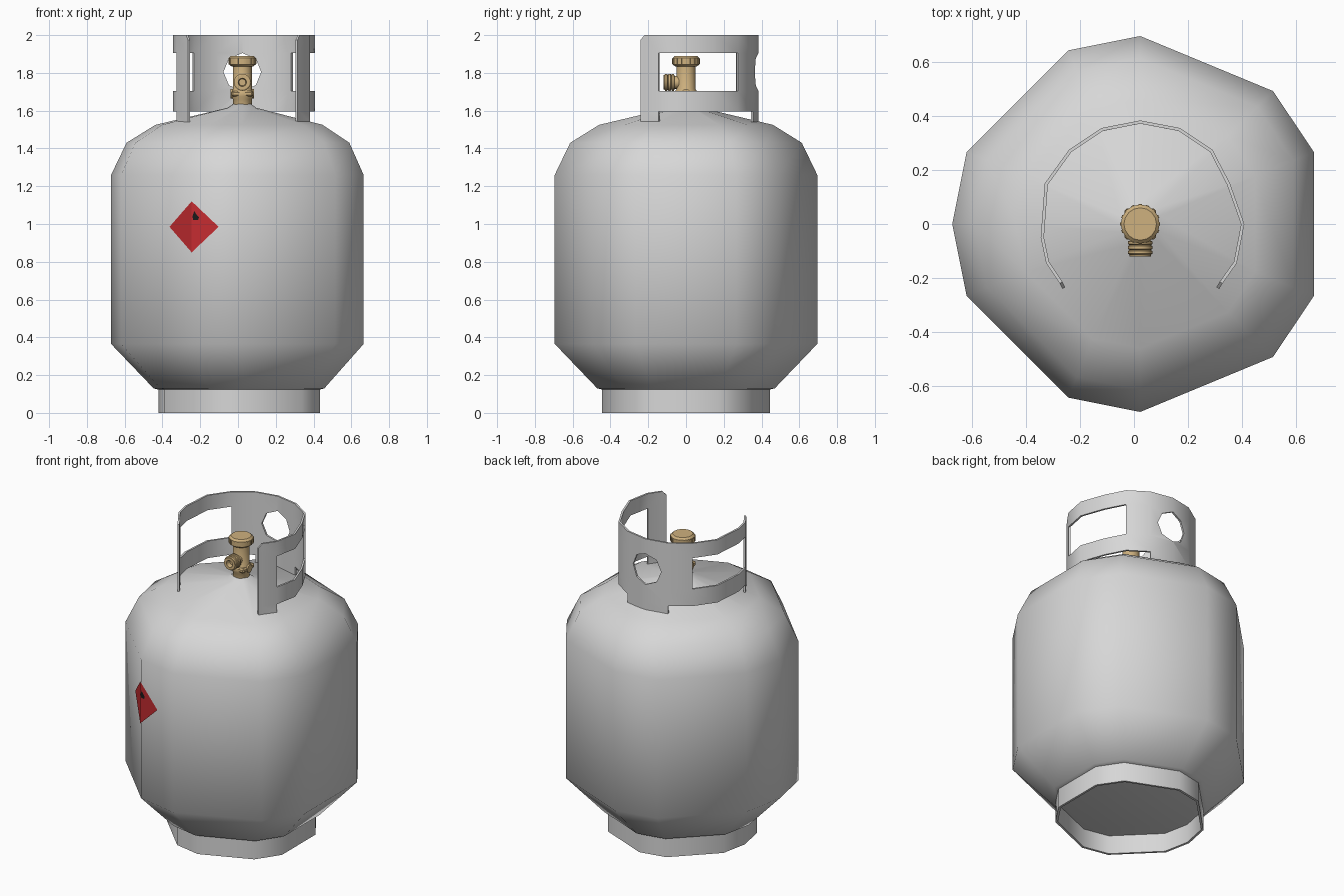
import bpy, bmesh, math
from mathutils import Vector, Matrix

old = bpy.data.objects.get("Cube")
if old:
    bpy.data.objects.remove(old, do_unlink=True)

CX = 0.023  # axis of the cylinder


def material(name, rgb):
    m = bpy.data.materials.new(name)
    m.use_nodes = True
    m.diffuse_color = (*rgb, 1)
    m.node_tree.nodes["Principled BSDF"].inputs["Base Color"].default_value = (*rgb, 1)
    return m


grey = material("grey_paint", (0.68, 0.68, 0.68))
brass = material("brass", (0.62, 0.44, 0.21))
red = material("red_label", (0.55, 0.025, 0.03))
black = material("black_ink", (0.01, 0.01, 0.01))


def finish(name, bm, mat, angle=None, normals=True):
    if normals:
        bmesh.ops.recalc_face_normals(bm, faces=bm.faces)
    mesh = bpy.data.meshes.new(name)
    bm.to_mesh(mesh)
    bm.free()
    mesh.materials.append(mat)
    ob = bpy.data.objects.new(name, mesh)
    bpy.context.collection.objects.link(ob)
    if angle:
        smooth(ob, angle)
    return ob


def smooth(ob, angle):
    bpy.ops.object.select_all(action='DESELECT')
    ob.select_set(True)
    bpy.context.view_layer.objects.active = ob
    bpy.ops.object.shade_smooth_by_angle(angle=math.radians(angle))


def apply_modifiers(ob):
    deps = bpy.context.evaluated_depsgraph_get()
    mesh = bpy.data.meshes.new_from_object(ob.evaluated_get(deps))
    ob.modifiers.clear()
    ob.data = mesh


def loft(name, profile, angles, mat, angle, closed=False, place=Matrix()):
    """Sweep (radius, height) points around uneven corner angles."""
    bm = bmesh.new()
    rings = [[bm.verts.new(place @ Vector((r * math.cos(math.radians(a)),
                                           r * math.sin(math.radians(a)), z)))
              for a in angles] for r, z in profile]
    pairs = list(zip(rings, rings[1:]))
    if closed:
        pairs.append((rings[-1], rings[0]))
    n = len(angles)
    for low, high in pairs:
        for i in range(n):
            j = (i + 1) % n
            bm.faces.new((low[i], low[j], high[j], high[i]))
    if not closed:
        bm.faces.new(rings[0])
        bm.faces.new(rings[-1])
    return finish(name, bm, mat, angle)


axis = Matrix.Translation((CX, 0, 0))
corners = [22.5 * k for k in (-7, -5, -4, -2, -1, 1, 2, 4, 5, 7, 8)]

# Tank body with shoulder, dome and tapered bottom
loft("tank_body",
     [(0.43, 0.12), (0.47, 0.13), (0.695, 0.365), (0.695, 1.26), (0.613, 1.43),
      (0.46, 1.525), (0.08, 1.615), (0.05, 1.635)], corners, grey, 60, place=axis)

# Open foot ring
loft("foot_ring", [(0.445, 0), (0.445, 0.135), (0.43, 0.135), (0.43, 0)],
     corners, grey, 50, closed=True, place=axis)

# Guard collar: a bent strip with side windows, two front posts and a back foot
path = [(-0.265, -0.24), (-0.275, -0.22), (-0.325, -0.145), (-0.345, -0.05),
        (-0.33, 0.15), (-0.24, 0.275), (-0.12, 0.355), (0.023, 0.383), (0.17, 0.355),
        (0.29, 0.275), (0.355, 0.15), (0.408, 0), (0.38, -0.145), (0.327, -0.22),
        (0.315, -0.24)]
levels = [1.54, 1.595, 1.705, 1.905, 2.0]
bm = bmesh.new()
last = len(path) - 1
grid = [[bm.verts.new((x, y, 1.975 if z == 2 and i in (0, last) else z)) for z in levels]
        for i, (x, y) in enumerate(path)]
posts, back = (0, 1, 12, 13), (6, 7)
windows = (2, 3, 4, 9, 10, 11)
for c in range(last):
    for r in range(4):
        if r == 0 and c not in posts + back:
            continue
        if r == 2 and c in windows:
            continue
        bm.faces.new((grid[c][r], grid[c + 1][r], grid[c + 1][r + 1], grid[c][r + 1]))
loose = [v for v in bm.verts if not v.link_faces]
bmesh.ops.delete(bm, geom=loose, context='VERTS')
bmesh.ops.recalc_face_normals(bm, faces=bm.faces)
# Outward normals, so the thickness grows inward
bm.faces.ensure_lookup_table()
mid = bm.faces[0].calc_center_median() - Vector((CX, 0, 1.77))
mid.z = 0
if bm.faces[0].normal.dot(mid) < 0:
    bmesh.ops.reverse_faces(bm, faces=bm.faces)
collar = finish("guard_collar", bm, grey, normals=False)
thick = collar.modifiers.new("thickness", 'SOLIDIFY')
thick.thickness = 0.012
thick.offset = -1

# Cutter for the octagonal hand hole in the back
bm = bmesh.new()
bmesh.ops.create_cone(bm, cap_ends=True, segments=8, radius1=0.1, radius2=0.1, depth=0.3,
                      matrix=Matrix.Translation((CX, 0.37, 1.805))
                      @ Matrix.Rotation(math.pi / 2, 4, 'X'))
cutter = finish("hand_hole_cutter", bm, grey)
cutter.hide_render = True
cut = collar.modifiers.new("hand_hole", 'BOOLEAN')
cut.operation = 'DIFFERENCE'
cut.solver = 'EXACT'
cut.object = cutter
apply_modifiers(collar)
bpy.data.objects.remove(cutter, do_unlink=True)
smooth(collar, 40)

# Valve stem and ribbed hand knob
round16 = [22.5 * k for k in range(16)]
loft("valve_stem", [(0.05, 1.61), (0.05, 1.66), (0.06, 1.675), (0.06, 1.7),
                    (0.05, 1.715), (0.05, 1.85)], round16, brass, 35, place=axis)
loft("valve_knob", [(0.058, 1.835), (0.072, 1.845), (0.072, 1.878), (0.06, 1.89)],
     round16, brass, 35, place=axis)
for k in range(16):
    a = math.radians(22.5 * k)
    bm = bmesh.new()
    bmesh.ops.create_cube(bm, size=1, matrix=Matrix.Translation((CX, 0, 1.862))
                          @ Matrix.Rotation(a, 4, 'Z')
                          @ Matrix.Translation((0.07, 0, 0)) @ Matrix.Diagonal((0.008, 0.012, 0.03, 1)))
    finish("knob_rib", bm, brass)

# Cross stubs at the valve base
bm = bmesh.new()
bmesh.ops.create_cone(bm, cap_ends=True, segments=12, radius1=0.025, radius2=0.025, depth=0.125,
                      matrix=Matrix.Translation((CX, 0, 1.69))
                      @ Matrix.Rotation(math.pi / 2, 4, 'Y'))
finish("valve_cross_stub", bm, brass, 35)
bm = bmesh.new()
bmesh.ops.create_cube(bm, size=1, matrix=Matrix.Translation((CX, 0, 1.69))
                      @ Matrix.Diagonal((0.115, 0.115, 0.03, 1)))
bmesh.ops.bevel(bm, geom=bm.edges[:], offset=0.008, segments=1, affect='EDGES')
finish("valve_base_block", bm, brass)

# Threaded outlet pointing forward, with a recessed bore
forward = Matrix.Translation((CX, 0, 1.75)) @ Matrix.Rotation(math.pi / 2, 4, 'X')
thread = [(0.034, 0.0), (0.034, 0.06)]
for k in range(3):
    thread += [(0.045, 0.064 + 0.018 * k), (0.045, 0.074 + 0.018 * k), (0.039, 0.078 + 0.018 * k)]
thread += [(0.039, 0.12), (0.022, 0.12), (0.018, 0.09)]
loft("valve_outlet", thread, round16, brass, 35, place=forward)

# Warning diamond folded over the front right edge of the tank
R = 0.699
edge_at = lambda a: Vector((CX + R * math.cos(math.radians(a)), R * math.sin(math.radians(a)), 0))
fold, left_end, right_end = edge_at(-112.5), edge_at(-157.5), edge_at(-90)


def on_tank(x, z):
    """Point on the tank facets either side of the fold."""
    end = left_end if x < fold.x else right_end
    p = fold.lerp(end, (x - fold.x) / (end.x - fold.x))
    return Vector((p.x, p.y, z))


def plate(name, outline, mat, lift):
    bm = bmesh.new()
    out = Vector((fold.x - CX, fold.y, 0)).normalized() * lift
    f = bm.faces.new([bm.verts.new(on_tank(x, z) + out) for x, z in outline])
    if f.normal.dot(out) < 0:
        f.normal_flip()
    return finish(name, bm, mat, normals=False)


top, bottom = (fold.x, 1.12), (fold.x, 0.85)
plate("warning_diamond_left", [top, (-0.362, 0.985), bottom], red, 0.002)
plate("warning_diamond_right", [bottom, (-0.102, 0.985), top], red, 0.002)
plate("flame_mark", [(-0.235, 1.02), (-0.21, 1.02), (-0.205, 1.035), (-0.218, 1.05),
                     (-0.23, 1.068), (-0.24, 1.04)], black, 0.004)
